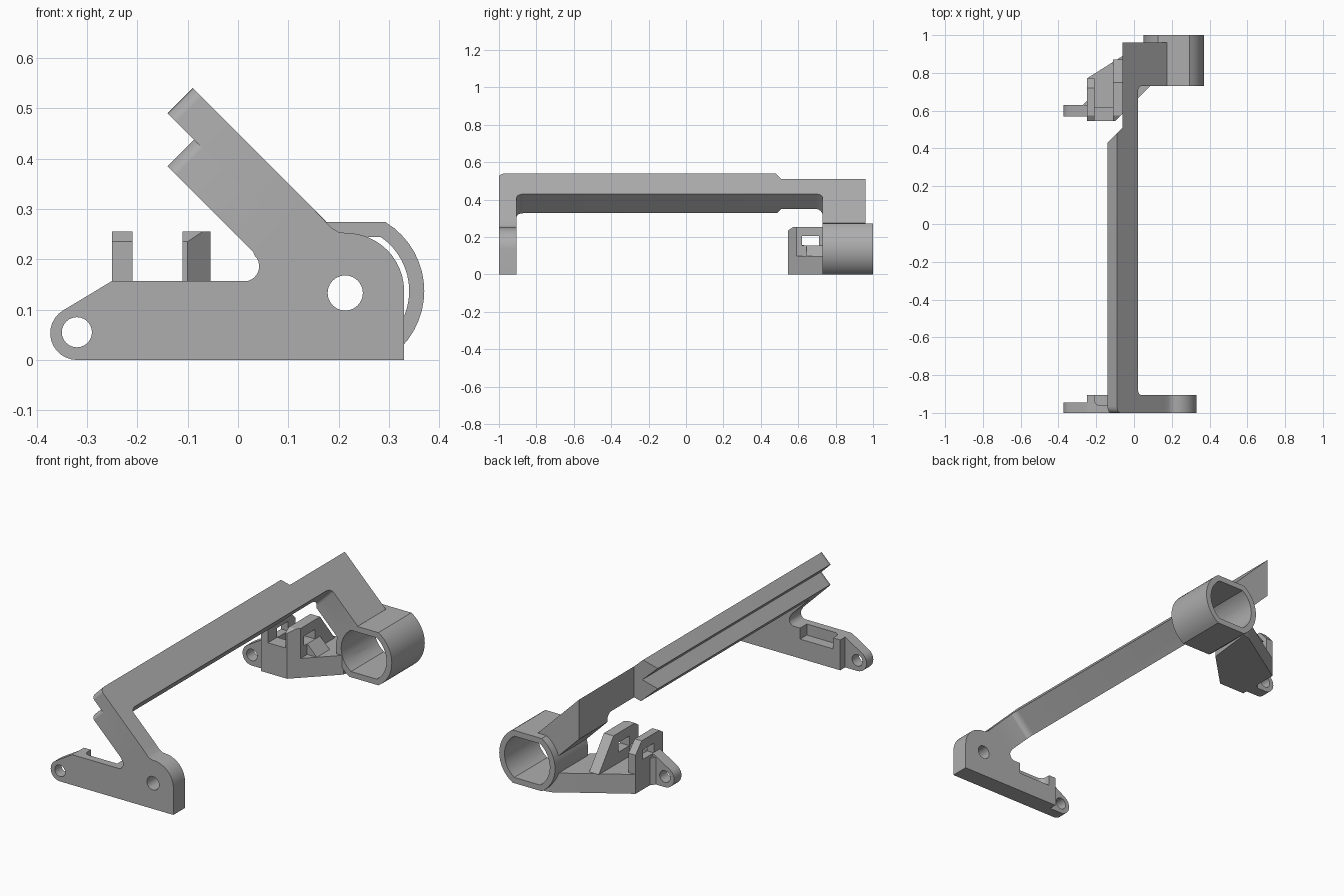
import bpy, bmesh, math

if "Cube" in bpy.data.objects:
    bpy.data.objects.remove(bpy.data.objects["Cube"])

grey = bpy.data.materials.new("plain_grey")
grey.diffuse_color = (0.42, 0.42, 0.42, 1)
grey.use_nodes = True
grey.node_tree.nodes["Principled BSDF"].inputs["Base Color"].default_value = grey.diffuse_color

# Mappings from (profile a, profile b, extrusion depth) to world space
XZ = lambda a, b, d: (a, d, b)
XY = lambda a, b, d: (a, b, d)
YZ = lambda a, b, d: (d, a, b)
SLANT = lambda t, y, s: ((s + t) / 2, y, (s - t) / 2)   # 45 degree leg frame


def arc(cx, cy, r, a0, a1, n=12):
    return [(cx + r * math.cos(math.radians(a0 + (a1 - a0) * i / n)),
             cy + r * math.sin(math.radians(a0 + (a1 - a0) * i / n))) for i in range(n + 1)]


def prism(name, pts, d0, d1, to3d):
    bm = bmesh.new()
    low = [bm.verts.new(to3d(a, b, d0)) for a, b in pts]
    high = [bm.verts.new(to3d(a, b, d1)) for a, b in pts]
    bm.faces.new(low)
    bm.faces.new(high)
    n = len(pts)
    for i in range(n):
        j = (i + 1) % n
        bm.faces.new((low[i], low[j], high[j], high[i]))
    bmesh.ops.recalc_face_normals(bm, faces=bm.faces)
    me = bpy.data.meshes.new(name)
    bm.to_mesh(me)
    bm.free()
    me.materials.append(grey)
    ob = bpy.data.objects.new(name, me)
    bpy.context.collection.objects.link(ob)
    return ob


def box(x0, x1, y0, y1):
    return [(x0, y0), (x1, y0), (x1, y1), (x0, y1)]


def cut(targets, cutter):
    for ob in targets:
        bpy.context.view_layer.objects.active = ob
        m = ob.modifiers.new("cut", 'BOOLEAN')
        m.operation, m.object, m.solver = 'DIFFERENCE', cutter, 'EXACT'
        bpy.ops.object.modifier_apply(modifier=m.name)
    bpy.data.objects.remove(cutter)


def bore(r, flat):
    # round profile with flattened top and bottom
    a = math.degrees(math.asin(flat / r))
    return arc(0.21, 0.137, r, -a, a, 16) + arc(0.21, 0.137, r, 180 - a, 180 + a, 16)


# Handle: long bar and both slanted legs, in two stepped layers
def handle(name, t_out, s0, s1):
    r = 0.035
    pts = (arc(t_out + r, -1 + r, r, 180, 270, 6) + [(-0.15, -1), (-0.15, -0.905)]
           + arc(-0.41 + r, -0.905 + r, r, 270, 180, 6)
           + arc(-0.41 + r, 0.73 - r, r, 180, 90, 6)
           + [(-0.1, 0.73), (-0.1, 0.96), (t_out, 0.96)])
    return prism(name, pts, s0, s1, SLANT)


upper = handle("handle_upper_layer", -0.63, 0.35, 0.45)
lower = handle("handle_lower_layer", -0.525, 0.245, 0.35)
cut([upper, lower], prism("trim", [(-0.3, 0.27), (-0.06, 0.51), (-0.06, 1.1), (-0.3, 1.1)],
                          0, 0.8, XY))

# Front plate with thin lug
plate = prism("front_plate",
              [(-0.25, 0), (0.33, 0)] + arc(0.215, 0.137, 0.115, 0, 90)
              + [(0.2, 0.254), (0.185, 0.263), (0.15, 0.30), (0.03, 0.215)]
              + arc(0.012, 0.186, 0.03, 45, -60, 8) + [(0.02, 0.157), (-0.25, 0.157)],
              -1, -0.905, XZ)
lug_profile = arc(-0.32, 0.053, 0.053, 270, 120) + [(-0.25, 0.157), (-0.25, 0)]
front_lug = prism("front_lug", lug_profile, -1, -0.945, XZ)
cut([plate], prism("pocket", arc(-0.18, -0.93, 0.03, 180, 270, 6)
                   + [(-0.02, -0.96), (-0.02, -0.85), (-0.21, -0.85)], 0.1, 0.2, XY))
cut([plate], prism("pivot_hole", arc(0.213, 0.133, 0.035, 0, 345, 23), -1.1, -0.8, XZ))

# Rear lug, blended into the clip base
rear_lug = prism("rear_lug", lug_profile, 0.57, 0.63, XZ)
cut([front_lug, rear_lug],
    prism("lug_hole", arc(-0.32, 0.055, 0.03, 0, 345, 23), -1.1, 1.1, XZ))
prism("lug_gusset", [(-0.27, 0.63), (-0.25, 0.63), (-0.25, 0.65)], 0, 0.14, XY)

# Clip base, front wall and sloping shoulder
base = prism("clip_base", [(-0.25, 0.545), (-0.10, 0.545), (0.09, 0.735), (0.12, 0.99),
                           (0.08, 0.98), (-0.06, 0.89), (-0.25, 0.77)], 0, 0.1, XY)
prism("clip_front_wall", [(-0.25, 0.545), (-0.10, 0.545), (-0.055, 0.59),
                          (-0.055, 0.62), (-0.25, 0.62)], 0.1, 0.157, XY)
prism("clip_shoulder", [(-0.055, 0.1), (0.0, 0.1), (-0.055, 0.155)], 0.645, 0.75, XZ)

# Clip rails with side window
left_rail = prism("clip_left_rail", [(0.545, 0.1), (0.545, 0.235), (0.575, 0.255), (0.72, 0.255),
                                     (0.77, 0.2), (0.77, 0.1)], -0.25, -0.21, YZ)
right_rail = prism("clip_right_rail", [(0.545, 0.1), (0.545, 0.235), (0.575, 0.255), (0.75, 0.255),
                                       (0.87, 0.1)], -0.11, -0.055, YZ)
cut([left_rail, right_rail], prism("window", box(0.62, 0.71, 0.155, 0.205), -0.4, 0.1, YZ))
cut([right_rail], prism("corner", [(-0.105, 0.54), (-0.04, 0.54), (-0.04, 0.605)], 0, 0.4, XY))

# Tube with flattened top and bottom, bored through
tube = prism("tube", bore(0.16, 0.1365), 0.73, 1.0, XZ)
cut([tube, base, upper, lower], prism("bore", bore(0.13, 0.107), 0.6, 1.1, XZ))

# Smooth the rounded faces, keep edges crisp
for ob in bpy.context.scene.objects:
    bpy.ops.object.select_all(action='DESELECT')
    ob.select_set(True)
    bpy.context.view_layer.objects.active = ob
    bpy.ops.object.shade_smooth_by_angle(angle=math.radians(30))
